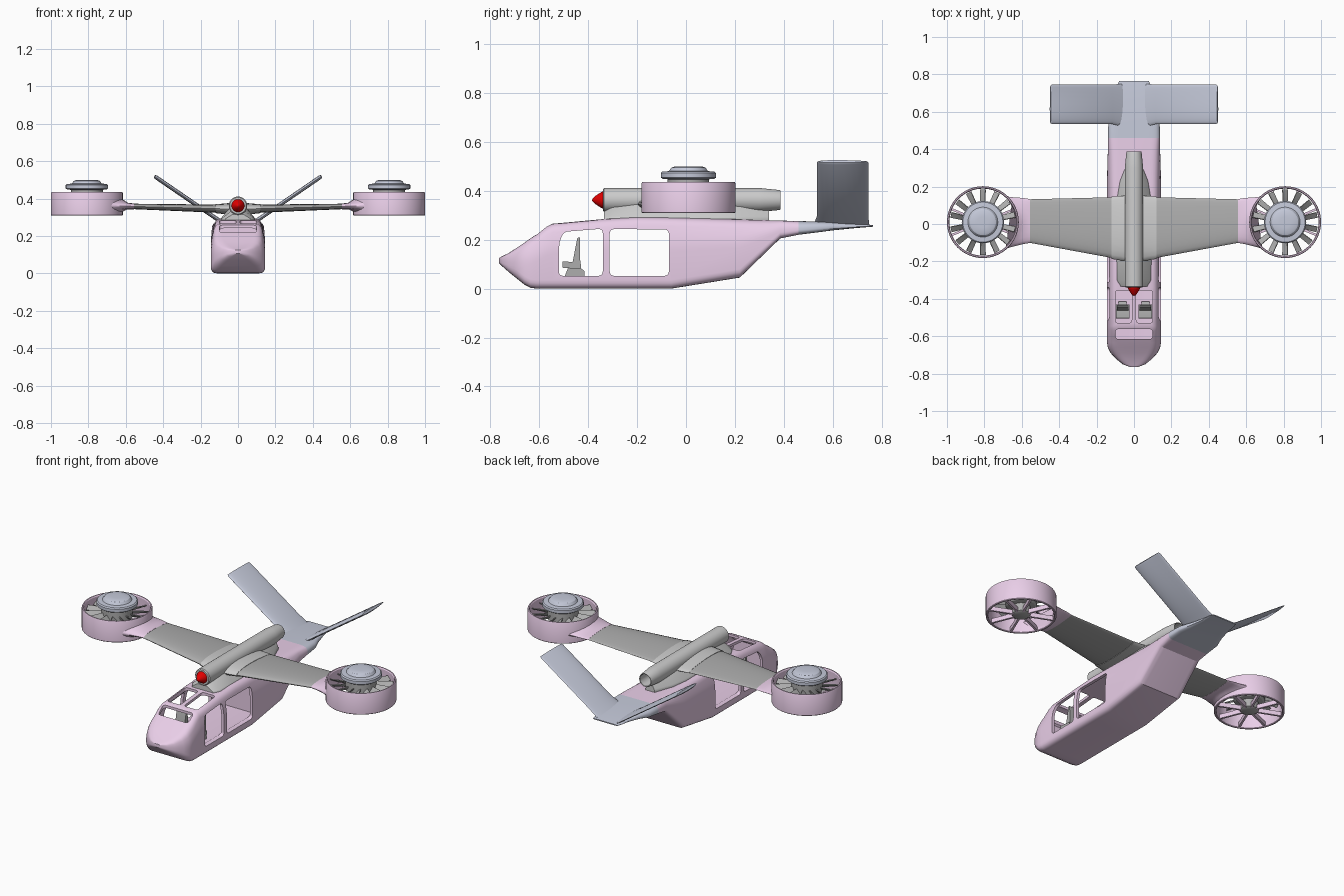
import bpy, bmesh
from math import sin, cos, pi, sqrt, radians
from mathutils import Vector, Matrix

if "Cube" in bpy.data.objects:
    bpy.data.objects.remove(bpy.data.objects["Cube"])


def mat(name, rgb):
    m = bpy.data.materials.new(name)
    m.diffuse_color = (*rgb, 1)
    m.use_nodes = True
    m.node_tree.nodes["Principled BSDF"].inputs["Base Color"].default_value = m.diffuse_color
    return m


PINK = mat("pink_paint", (0.82, 0.62, 0.81))
BLUE = mat("blue_grey_paint", (0.56, 0.59, 0.70))
GREY = mat("wing_grey", (0.42, 0.42, 0.42))
LIGHT = mat("light_grey", (0.64, 0.66, 0.65))
RED = mat("red_paint", (0.75, 0.0, 0.0))


def loft(bm, rings, wrap=False):
    """Skin a stack of equal point rings; cap the ends unless wrapped."""
    vs = [[bm.verts.new(p) for p in r] for r in rings]
    n, m = len(vs), len(vs[0])
    for i in range(n if wrap else n - 1):
        a, b = vs[i], vs[(i + 1) % n]
        for j in range(m):
            k = (j + 1) % m
            bm.faces.new((a[j], a[k], b[k], b[j]))
    if not wrap:
        bm.faces.new(vs[0])
        bm.faces.new(vs[-1])


def finish(name, bm, material=None, mirror=False):
    bmesh.ops.recalc_face_normals(bm, faces=bm.faces)
    me = bpy.data.meshes.new(name)
    bm.to_mesh(me)
    bm.free()
    ob = bpy.data.objects.new(name, me)
    bpy.context.collection.objects.link(ob)
    if material:
        me.materials.append(material)
    smooth(ob)
    if mirror:
        ob.modifiers.new("mirror", 'MIRROR')
    return ob


def smooth(ob):
    ob.data.shade_smooth()
    ob.data.set_sharp_from_angle(angle=radians(32))


def make(name, rings, material=None, mirror=False, wrap=False):
    bm = bmesh.new()
    loft(bm, rings, wrap)
    return finish(name, bm, material, mirror)


def rounded(pts, r, seg=5):
    """Polygon with rounded corners."""
    out, pts = [], [Vector(p) for p in pts]
    for i, p in enumerate(pts):
        d, e = pts[i - 1] - p, pts[(i + 1) % len(pts)] - p
        a = p + d.normalized() * min(r, 0.45 * d.length)
        b = p + e.normalized() * min(r, 0.45 * e.length)
        for s in range(seg + 1):
            t = s / seg
            out.append(a * (1 - t) ** 2 + p * 2 * t * (1 - t) + b * t * t)
    return out


def section(y, zb, zt, hw, ratio=0.84, r=0.035):
    zs = zb + 0.66 * (zt - zb)
    hexa = [(-hw, zb), (hw, zb), (hw, zs), (hw * ratio, zt), (-hw * ratio, zt), (-hw, zs)]
    return [(p.x, y, p.y) for p in rounded(hexa, r)]


def airfoil(x, le, te, z, t, n=24, nrm=(0, 1)):
    out = []
    for i in range(n):
        a = 2 * pi * i / n
        s = (1 - cos(a)) / 2
        h = 0.5 * t * sin(a) * (1.3 - 0.6 * s)
        out.append((x + nrm[0] * h, le + (te - le) * s, z + nrm[1] * h))
    return out


def revolve(profile, c, axis='z', n=48):
    """One circle per (radius, position) pair along the axis."""
    rings = []
    for r, h in profile:
        ang = [2 * pi * i / n for i in range(n)]
        if axis == 'z':
            rings.append([(c[0] + r * cos(a), c[1] + r * sin(a), h) for a in ang])
        else:
            rings.append([(c[0] + r * cos(a), h, c[1] + r * sin(a)) for a in ang])
    return rings


# Fuselage shell
body = make("fuselage", [section(*s) for s in (
    (-0.765, 0.105, 0.125, 0.02), (-0.75, 0.09, 0.133, 0.06), (-0.725, 0.068, 0.145, 0.092),
    (-0.69, 0.04, 0.168, 0.125), (-0.66, 0.016, 0.188, 0.14), (-0.635, 0.003, 0.206, 0.144),
    (-0.61, 0, 0.222, 0.145), (-0.57, 0, 0.254, 0.145), (-0.545, 0, 0.265, 0.145),
    (-0.34, 0, 0.284, 0.145), (-0.2, 0, 0.292, 0.145), (-0.06, 0, 0.29, 0.145),
    (0.22, 0.045, 0.283, 0.145), (0.385, 0.205, 0.278, 0.14), (0.46, 0.22, 0.276, 0.14))], PINK)

# Cabin hollow and window openings
cutters = [make("cabin_hollow", [section(*s) for s in (
    (-0.625, 0.045, 0.19, 0.127), (-0.57, 0.045, 0.238, 0.128), (-0.545, 0.045, 0.25, 0.128),
    (-0.34, 0.045, 0.268, 0.128), (0.0, 0.045, 0.272, 0.128))])]


def side_window(pts):
    p = rounded(pts, 0.02)
    cutters.append(make("side_window_cut", [[(x, q.x, q.y) for q in p] for x in (-0.3, 0.3)]))


def top_window(x0, x1, y0, y1):
    p = rounded([(x0, y0), (x1, y0), (x1, y1), (x0, y1)], 0.018)
    cutters.append(make("top_window_cut", [[(q.x, q.y, z) for q in p] for z in (0.15, 0.4)]))


side_window([(-0.52, 0.052), (-0.34, 0.052), (-0.34, 0.245), (-0.50, 0.232), (-0.518, 0.19)])
side_window([(-0.312, 0.052), (-0.07, 0.052), (-0.07, 0.242), (-0.312, 0.243)])
top_window(-0.1, 0.1, -0.615, -0.562)
top_window(0.012, 0.1, -0.53, -0.355)
top_window(-0.1, -0.012, -0.53, -0.355)
bpy.context.view_layer.objects.active = body
for c in cutters:
    md = body.modifiers.new("cut", 'BOOLEAN')
    md.operation, md.solver, md.object = 'DIFFERENCE', 'EXACT', c
    bpy.ops.object.modifier_apply(modifier=md.name)
    bpy.data.objects.remove(c)
smooth(body)

# Tail boom and V tail
make("tail_boom", [section(*s) for s in (
    (0.46, 0.22, 0.276, 0.14), (0.54, 0.23, 0.274, 0.137), (0.6, 0.238, 0.272, 0.115),
    (0.68, 0.246, 0.267, 0.095), (0.74, 0.251, 0.262, 0.088), (0.765, 0.253, 0.259, 0.08))], BLUE)
N = (-0.56, 0.83)
make("tail_fin", [airfoil(x, le, te, z, t, nrm=N) for x, le, te, z, t in (
    (0.06, 0.52, 0.75, 0.256, 0.024), (0.12, 0.535, 0.745, 0.296, 0.021),
    (0.44, 0.535, 0.745, 0.515, 0.021), (0.447, 0.54, 0.74, 0.52, 0.012))], BLUE, True)

# Wings: root fairing, main panel, flared tip that meets the duct
make("wing_root", [airfoil(*s) for s in (
    (0.0, -0.2, 0.155, 0.345, 0.07), (0.07, -0.195, 0.15, 0.345, 0.055),
    (0.12, -0.187, 0.146, 0.346, 0.046))], LIGHT, True)
make("wing", [airfoil(*s) for s in (
    (0.115, -0.182, 0.143, 0.346, 0.042), (0.56, -0.1, 0.132, 0.358, 0.028))], GREY, True)
CX, CY = 0.808, 0.01
flare = [airfoil(*s) for s in ((0.555, -0.101, 0.133, 0.358, 0.03),
                               (0.59, -0.107, 0.139, 0.36, 0.034))]
end = airfoil(0, -0.135, 0.155, 0.362, 0.07)
flare.append([(CX - sqrt(0.2 ** 2 - (p[1] - CY) ** 2) - 0.006, p[1] * 0.93, 0.362 + (p[2] - 0.362) * 0.7)
              for p in end])
flare.append([(CX - sqrt(0.186 ** 2 - (p[1] - CY) ** 2), p[1], p[2]) for p in end])
make("wing_tip", flare, PINK, True)

# Ducted fans: ring, hub, cap, rotor blades and lower spokes
make("fan_duct", revolve([(0.192, 0.312), (0.192, 0.43), (0.189, 0.436), (0.183, 0.436),
                          (0.179, 0.43), (0.179, 0.312), (0.182, 0.309), (0.189, 0.309)],
                         (CX, CY), n=64), PINK, True, wrap=True)
make("fan_hub", revolve([(0.04, 0.312), (0.05, 0.318), (0.05, 0.365), (0.075, 0.37),
                         (0.085, 0.38), (0.085, 0.452)], (CX, CY)), GREY, True)
make("fan_cap", revolve([(0.07, 0.446), (0.105, 0.448), (0.113, 0.454), (0.113, 0.472),
                         (0.107, 0.478), (0.08, 0.48), (0.07, 0.494), (0.06, 0.498),
                         (0.03, 0.5)], (CX, CY)), BLUE, True)


def radial(name, count, r0, r1, z, chord, thick, pitch0, pitch1, material):
    bm = bmesh.new()
    for i in range(count):
        rot = Matrix.Translation((CX, CY, z)) @ Matrix.Rotation(2 * pi * (i + 0.5) / count, 4, 'Z')
        rings = []
        for s in range(4):
            r, tw = r0 + (r1 - r0) * s / 3, radians(pitch0 + (pitch1 - pitch0) * s / 3)
            tilt = rot @ Matrix.Rotation(tw, 4, 'X')
            rings.append([tilt @ Vector((r, u * chord / 2, v * thick / 2))
                          for u, v in ((-1, -1), (1, -1), (1, 1), (-1, 1))])
        loft(bm, rings)
    finish(name, bm, material, True)


radial("rotor_blades", 14, 0.07, 0.175, 0.4, 0.034, 0.005, 50, 32, GREY)
radial("duct_spokes", 8, 0.035, 0.183, 0.326, 0.012, 0.026, 0, 0, PINK)

# Engine pod above the wing: open-ended tube, red nose cone and pylon
make("engine_pod", revolve([(0.044, -0.34), (0.049, -0.335), (0.049, 0.3), (0.047, 0.32),
                            (0.041, 0.38), (0.039, 0.387), (0.035, 0.385), (0.035, 0.3)],
                           (0, 0.362), 'y'), LIGHT)
make("nose_cone", revolve([(0.034, -0.335), (0.034, -0.342), (0.03, -0.35), (0.016, -0.372),
                           (0.006, -0.382), (0.001, -0.384)], (0, 0.362), 'y', 32), RED)
make("pylon", [[(p.x, y, p.y) for p in rounded(
    [(-b, 0.27), (b, 0.27), (b, 0.29), (t, zt), (-t, zt), (-b, 0.29)], 0.008, 3)]
    for y, b, t, zt in ((-0.335, 0.07, 0.03, 0.315), (-0.3, 0.092, 0.035, 0.335),
                        (-0.18, 0.095, 0.045, 0.35), (0.13, 0.092, 0.045, 0.35),
                        (0.23, 0.075, 0.035, 0.34), (0.34, 0.03, 0.012, 0.325))], LIGHT)


# Pilot seats: reclined back, cushion and pedestal
def prism(bm, pts, x0, x1, r=0.005):
    p = rounded(pts, r, 3)
    loft(bm, [[(x, q.x, q.y) for q in p] for x in (x0, x1)])


bm = bmesh.new()
prism(bm, [(-0.465, 0.1), (-0.432, 0.085), (-0.433, 0.21), (-0.444, 0.208)], 0.03, 0.092)
prism(bm, [(-0.505, 0.085), (-0.43, 0.08), (-0.43, 0.105), (-0.505, 0.112)], 0.025, 0.097)
prism(bm, [(-0.5, 0.04), (-0.415, 0.04), (-0.415, 0.072), (-0.44, 0.09), (-0.48, 0.09)], 0.04, 0.082)
finish("seat", bm, GREY, True)
